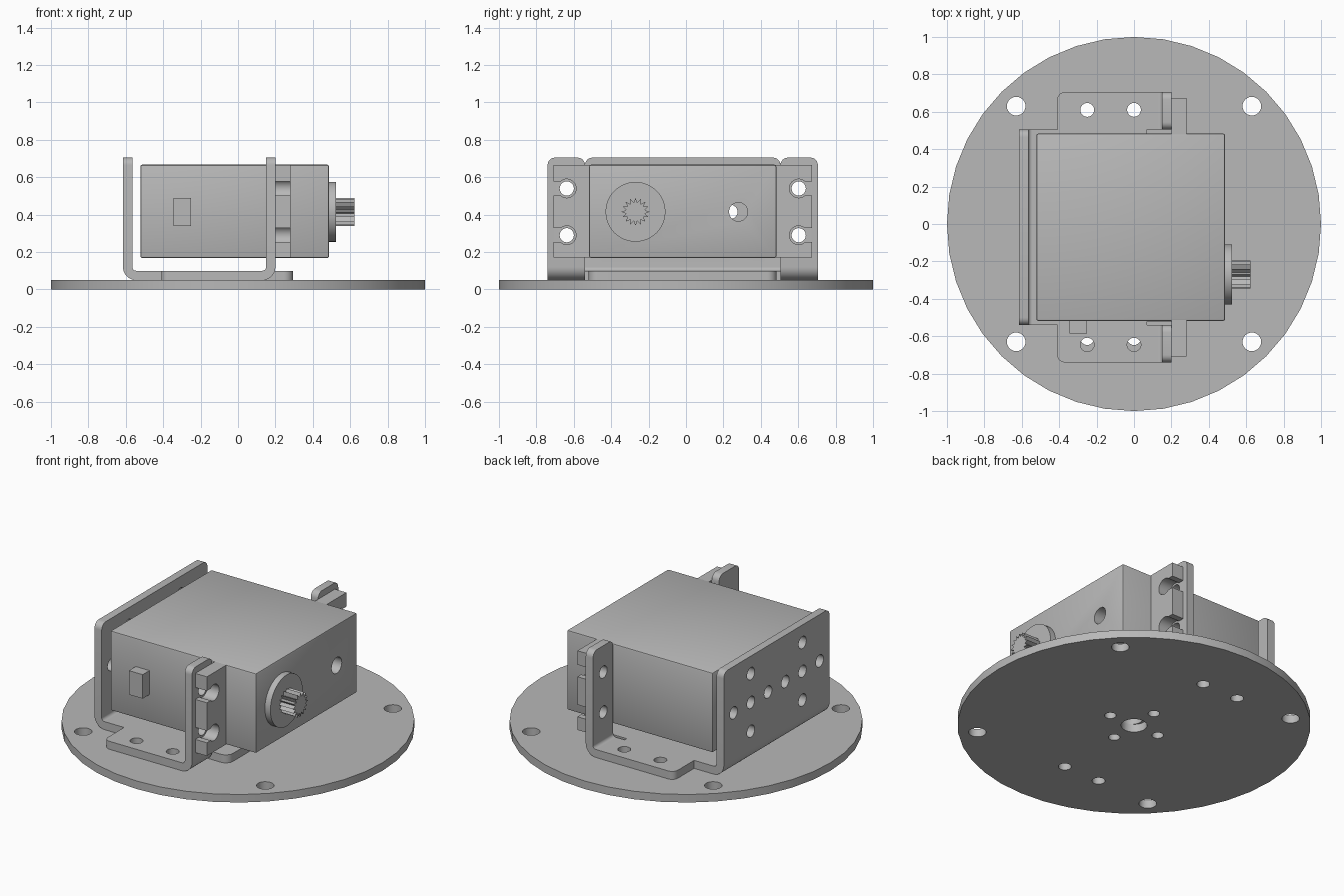
import bpy, bmesh
from math import pi, sin, cos, asin
from mathutils import Vector

if "Cube" in bpy.data.objects:
    bpy.data.objects.remove(bpy.data.objects["Cube"], do_unlink=True)

grey = bpy.data.materials.new("plain_grey")
grey.use_nodes = True
grey.diffuse_color = (0.48, 0.48, 0.48, 1)
grey.node_tree.nodes["Principled BSDF"].inputs["Base Color"].default_value = (0.48, 0.48, 0.48, 1)

MID = -0.0175   # the motor and bracket sit slightly off the plate centre
AXIS_Z = 0.415  # height of the output shaft


def extrude(name, loops, axis, a, b, round_top=0):
    """Extrude flat outlines along an axis from a to b."""
    place = {"x": lambda u, v, w: (w, u, v),
             "y": lambda u, v, w: (u, w, v),
             "z": lambda u, v, w: (u, v, w)}[axis]
    bm = bmesh.new()
    for loop in loops:
        face = bm.faces.new([bm.verts.new(place(u, v, a)) for u, v in loop])
        ext = bmesh.ops.extrude_face_region(bm, geom=[face])
        shift = Vector(place(0, 0, b - a))
        bmesh.ops.translate(bm, vec=shift, verts=[g for g in ext["geom"] if isinstance(g, bmesh.types.BMVert)])
    bmesh.ops.recalc_face_normals(bm, faces=bm.faces)
    if round_top:
        top = max(v.co.z for v in bm.verts)
        edges = [e for e in bm.edges
                 if all(abs(v.co.z - top) < 1e-4 for v in e.verts)
                 and abs(e.verts[0].co.y - e.verts[1].co.y) < 1e-4]
        bmesh.ops.bevel(bm, geom=edges, offset=round_top, segments=6, profile=0.5, affect="EDGES")
    mesh = bpy.data.meshes.new(name)
    bm.to_mesh(mesh)
    bm.free()
    mesh.materials.append(grey)
    ob = bpy.data.objects.new(name, mesh)
    bpy.context.collection.objects.link(ob)
    return ob


def select(ob):
    bpy.ops.object.select_all(action="DESELECT")
    ob.select_set(True)
    bpy.context.view_layer.objects.active = ob


def cut(ob, loops, axis, a, b):
    """Cut outlines straight through an object."""
    tool = extrude("cutter", loops, axis, a, b)
    tool.hide_render = True
    mod = ob.modifiers.new("holes", "BOOLEAN")
    mod.operation, mod.solver, mod.object = "DIFFERENCE", "EXACT", tool
    select(ob)
    bpy.ops.object.modifier_apply(modifier=mod.name)
    bpy.data.objects.remove(tool, do_unlink=True)


def smooth(ob):
    select(ob)
    bpy.ops.object.shade_smooth_by_angle(angle=pi / 6)


def arc(u, v, r, start, end, n=8):
    return [(u + r * cos(start + (end - start) * i / n), v + r * sin(start + (end - start) * i / n))
            for i in range(n + 1)]


def circle(u, v, r, n=24):
    return arc(u, v, r, 0, 2 * pi, n)[:-1]


def rect(u0, u1, v0, v1):
    return [(u0, v0), (u1, v0), (u1, v1), (u0, v1)]


# Round base plate with mounting holes
base = extrude("base_plate", [circle(0, 0, 1, 40)], "z", 0, 0.05)
holes = [circle(x, y, 0.05) for x in (-0.63, 0.63) for y in (-0.63, 0.63)]
holes += [circle(x, y, 0.037) for x in (-0.25, 0) for y in (-0.61, 0.61)]
centre = [(0.175, 0), (-0.175, 0), (0, 0.175), (0, -0.175)]
holes += [circle(x, y, 0.033) for x, y in centre] + [circle(0, 0, 0.074)]
cut(base, holes, "z", -0.1, 0.2)
smooth(base)

# Bracket floor: half outline, mirrored about the motor's centre line
BEND, THICK, TOP = 0.07, 0.05, 0.705
half = [(-0.545, 0.505), (-0.41, 0.505)]
half += arc(-0.37, 0.665, 0.04, pi, pi / 2)
half += [(0.13, 0.705), (0.13, 0.505), (0.07, 0.505), (0.07, 0.485)]
half += arc(0.245, 0.435, 0.05, pi / 2, 0)
floor = extrude("bracket_floor", [half + [(x, 2 * MID - y) for x, y in reversed(half)]], "z", 0.05, 0.1)
holes = [circle(x, MID + s * 0.6275, 0.037) for x in (-0.25, 0) for s in (-1, 1)]
holes += [circle(x, y + MID, 0.033) for x, y in centre] + [circle(0, MID, 0.06)]
cut(floor, holes, "z", 0, 0.2)
smooth(floor)


def bent_plate(name, x, s, y0, y1):
    """Upright sheet with a bend at its foot; s points towards the floor."""
    z = 0.05 + BEND
    outer = [(x + s * (BEND + u), v) for u, v in arc(0, z, BEND, pi, 1.5 * pi)]
    inner = [(x + s * (BEND + u), v) for u, v in arc(0, z, BEND - THICK, 1.5 * pi, pi)]
    return extrude(name, [[(x, TOP)] + outer + inner + [(x + s * THICK, TOP)]], "y", y0, y1, 0.04)


# Bracket back wall with its cross-shaped hole pattern
wall = bent_plate("bracket_back_wall", -0.615, 1, -0.54, 0.505)
spots = [(k * 0.085, 0) for k in (-5, -3, -1, 1, 3, 5)]
spots += [(u, v) for u in (-0.255, 0.255) for v in (-0.18, 0.18)]
cut(wall, [circle(MID + u, AXIS_Z + v, 0.038) for u, v in spots], "x", -0.8, -0.5)
smooth(wall)

for s, side in ((1, "left"), (-1, "right")):
    # Bracket front tabs
    y0, y1 = sorted((MID + s * 0.5225, MID + s * 0.7225))
    tab = bent_plate(side + "_bracket_tab", 0.2, -1, y0, y1)
    cut(tab, [circle(MID + s * 0.62, AXIS_Z + v, 0.038) for v in (-0.125, 0.125)], "x", 0.1, 0.3)
    smooth(tab)

    # Motor mounting ears with keyhole notches open to the outside
    y0, y1 = sorted((MID + s * 0.49, MID + s * 0.69))
    ear = extrude(side + "_motor_ear", [rect(y0, y1, 0.17, 0.665)], "x", 0.2, 0.28)
    a = asin(0.0375 / 0.05)
    notch = arc(0.62, 0, 0.05, a, 2 * pi - a, 24) + [(0.8, -0.0375), (0.8, 0.0375)]
    cut(ear, [[(MID + s * u, AXIS_Z + c + v) for u, v in notch] for c in (-0.125, 0.125)], "x", 0.1, 0.4)
    smooth(ear)

# Motor body with a softened edge and a bore from front to back
body = extrude("motor_body", [rect(-0.518, 0.483, 0.168, 0.667)], "x", -0.522, 0.487)
bevel = body.modifiers.new("soft_edges", "BEVEL")
bevel.width, bevel.segments = 0.01, 2
select(body)
bpy.ops.object.modifier_apply(modifier=bevel.name)
cut(body, [circle(0.28, AXIS_Z, 0.05)], "x", -0.7, 0.7)
smooth(body)

# Cable outlet on the side
extrude("cable_outlet", [rect(-0.345, -0.25, 0.34, 0.49)], "y", -0.585, -0.51)

# Output collar and toothed shaft
smooth(extrude("shaft_collar", [circle(-0.27, AXIS_Z, 0.16, 48)], "x", 0.48, 0.525))
TEETH = 16
star = []
for i in range(TEETH * 2):
    r = 0.075 if i % 2 == 0 else 0.05
    t = pi * i / TEETH
    star.append((-0.27 + r * cos(t), AXIS_Z + r * sin(t)))
extrude("toothed_shaft", [star], "x", 0.52, 0.622)
